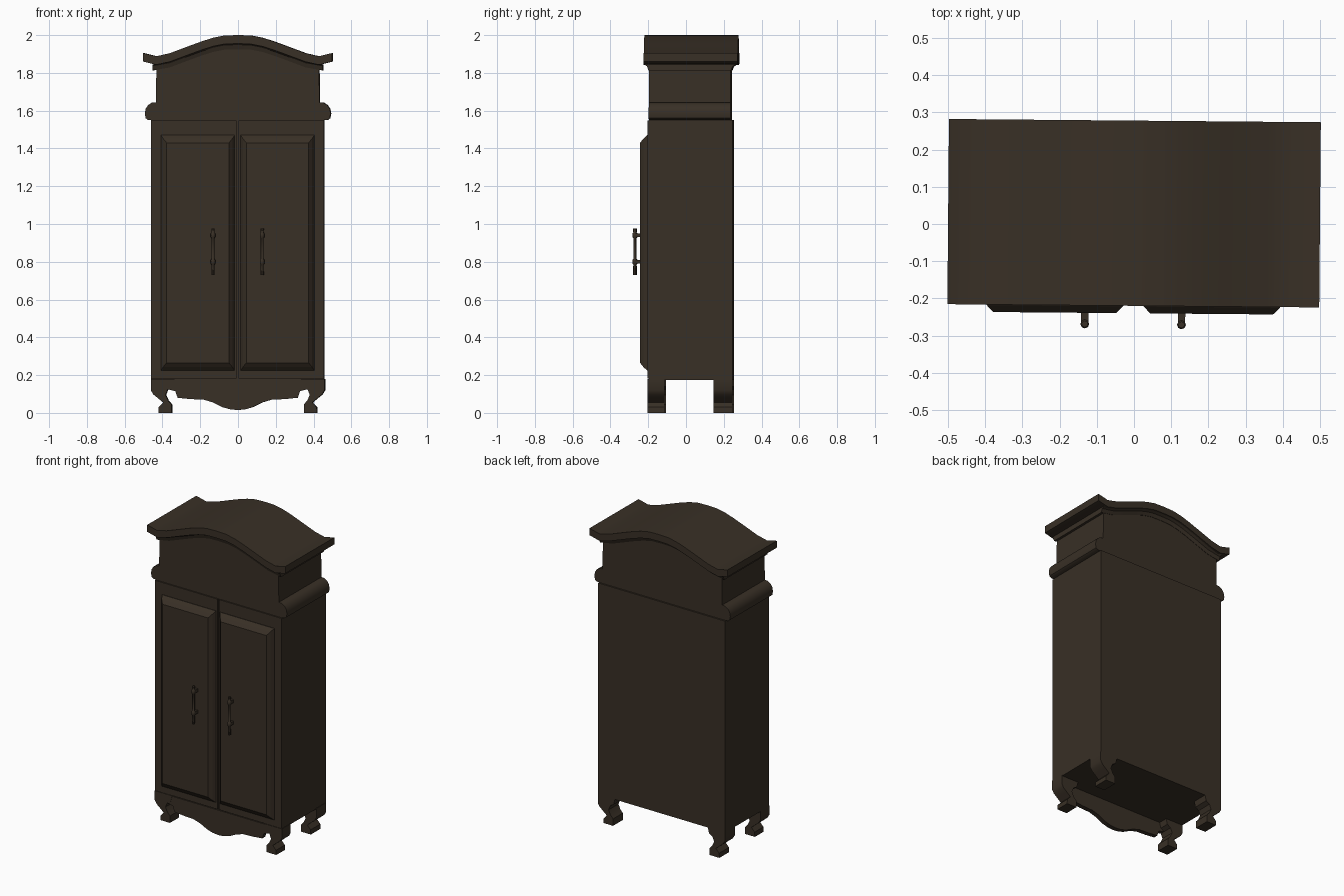
import bpy, bmesh, math
from mathutils import Matrix

if "Cube" in bpy.data.objects:
    bpy.data.objects.remove(bpy.data.objects["Cube"])

wood = bpy.data.materials.new("dark brown wood")
wood.diffuse_color = (0.040, 0.029, 0.019, 1)
wood.use_nodes = True
wood.node_tree.nodes["Principled BSDF"].inputs["Base Color"].default_value = wood.diffuse_color
TURN = Matrix.Rotation(math.radians(-0.5), 4, 'Z')  # the whole cabinet stands very slightly turned


def finish(name, bm, smooth=None):
    bmesh.ops.recalc_face_normals(bm, faces=bm.faces)
    bm.transform(TURN)
    me = bpy.data.meshes.new(name)
    bm.to_mesh(me)
    bm.free()
    me.materials.append(wood)
    ob = bpy.data.objects.new(name, me)
    bpy.context.collection.objects.link(ob)
    if smooth:
        bpy.context.view_layer.objects.active = ob
        ob.select_set(True)
        bpy.ops.object.shade_smooth_by_angle(angle=math.radians(smooth))
        ob.select_set(False)
    return ob


def loft(name, rings, smooth=None):
    """Join closed rings of points and cap both ends."""
    bm = bmesh.new()
    rows = [[bm.verts.new(p) for p in r] for r in rings]
    n = len(rows[0])
    for a, b in zip(rows, rows[1:]):
        for i in range(n):
            j = (i + 1) % n
            bm.faces.new((a[i], a[j], b[j], b[i]))
    bm.faces.new(rows[0])
    bm.faces.new(rows[-1])
    return finish(name, bm, smooth)


def prism(name, outline, y0, y1, smooth=None):
    """Extrude an x-z outline along y."""
    return loft(name, [[(x, y, z) for x, z in outline] for y in (y0, y1)], smooth)


def rect(x0, x1, z0, z1):
    return [(x0, z0), (x1, z0), (x1, z1), (x0, z1)]


def mirrored(half):
    """Complete a left-half outline that runs towards x = 0."""
    return half + [(-x, z) for x, z in reversed(half) if abs(x) > 1e-6]


# main case
prism("cabinet_body", rect(-.46, .457, .175, 1.55), -.192, .25)

# arched roof: swept slab with a cove beneath it
ARCH = mirrored([(-.5, 1.905), (-.43, 1.888), (-.36, 1.904), (-.25, 1.945),
                 (-.19, 1.967), (-.13, 1.986), (-.07, 1.998), (0, 2.0)])


def sweep(name, section, path):
    loft(name, [[(x, y, z + d) for y, d in section] for x, z in path], 30)


sweep("roof", [(-.22, 0), (.278, 0), (.278, -.045), (-.22, -.045)], ARCH)
inner = [(x * (.45 / .43) if abs(x) == .43 else x, z) for x, z in ARCH if abs(x) < .5]
sweep("roof_cove", [(-.217, -.043), (.27, -.043), (.252, -.053), (.242, -.075),
                    (-.195, -.075), (-.203, -.053)], inner)

# upper box following the arch, and rounded side mouldings
top = [(x, z - .05) for x, z in ARCH if abs(x) < .5]
prism("upper_box", [(-.435, 1.55)] + [(max(-.435, min(.435, x)), z) for x, z in top]
      + [(.435, 1.55)], -.193, .24)
for s, side in ((-1, "left"), (1, "right")):
    bead = [(.42, 1.55), (.475, 1.551), (.487, 1.56), (.492, 1.585), (.487, 1.61),
            (.474, 1.63), (.455, 1.642), (.42, 1.645)]
    prism(side + "_side_moulding", [(s * x, z) for x, z in bead], -.193, .24, 40)

    # door leaf with raised bevelled panel
    prism(side + "_door", rect(*sorted((s * .005, s * .458)), .182, 1.548), -.2, -.19)
    xa, xb = .016, .406
    rings = []
    for ix, iz, y in ((0, 0, -.195), (0, 0, -.203), (.012, .018, -.222), (.03, .04, -.24)):
        r = rect(s * (xa + ix), s * (xb - ix), .225 + iz, 1.47 - iz)
        rings.append([(x, y, z) for x, z in r])
    loft(side + "_door_panel", rings)

    # bar handle with two collars and posts
    hx = s * .13
    rings = []
    for z, r in ((.73, .009), (.785, .008), (.79, .012), (.81, .012), (.815, .008),
                 (.925, .008), (.93, .012), (.95, .012), (.955, .008), (.975, .009)):
        rings.append([(hx + r * math.cos(a * math.pi / 4), -.27 + r * math.sin(a * math.pi / 4), z)
                      for a in range(8)])
    loft(side + "_handle_bar", rings, 40)
    for z in (.80, .94):
        prism(side + "_handle_post", rect(hx - .01, hx + .01, z - .01, z + .01), -.27, -.235)

    # bracket feet
    foot = [(-.46, .18), (-.46, .12), (-.447, .098), (-.425, .08), (-.395, .055), (-.418, .03),
            (-.42, 0), (-.35, 0), (-.35, .045), (-.368, .065), (-.382, .095), (-.37, .125),
            (-.345, .14), (-.335, .18)]
    foot = [(-s * x, z) for x, z in foot]
    prism(side + "_front_leg", foot, -.2, -.11, 35)
    prism(side + "_back_leg", foot, .15, .25, 35)

# scalloped apron between the front feet
prism("front_apron", mirrored([(-.457, .177), (-.457, .13), (-.37, .125), (-.33, .115), (-.318, .08),
                               (-.25, .073), (-.18, .07), (-.13, .055), (-.08, .03), (-.04, .019),
                               (0, .015)]), -.199, -.17, 35)
